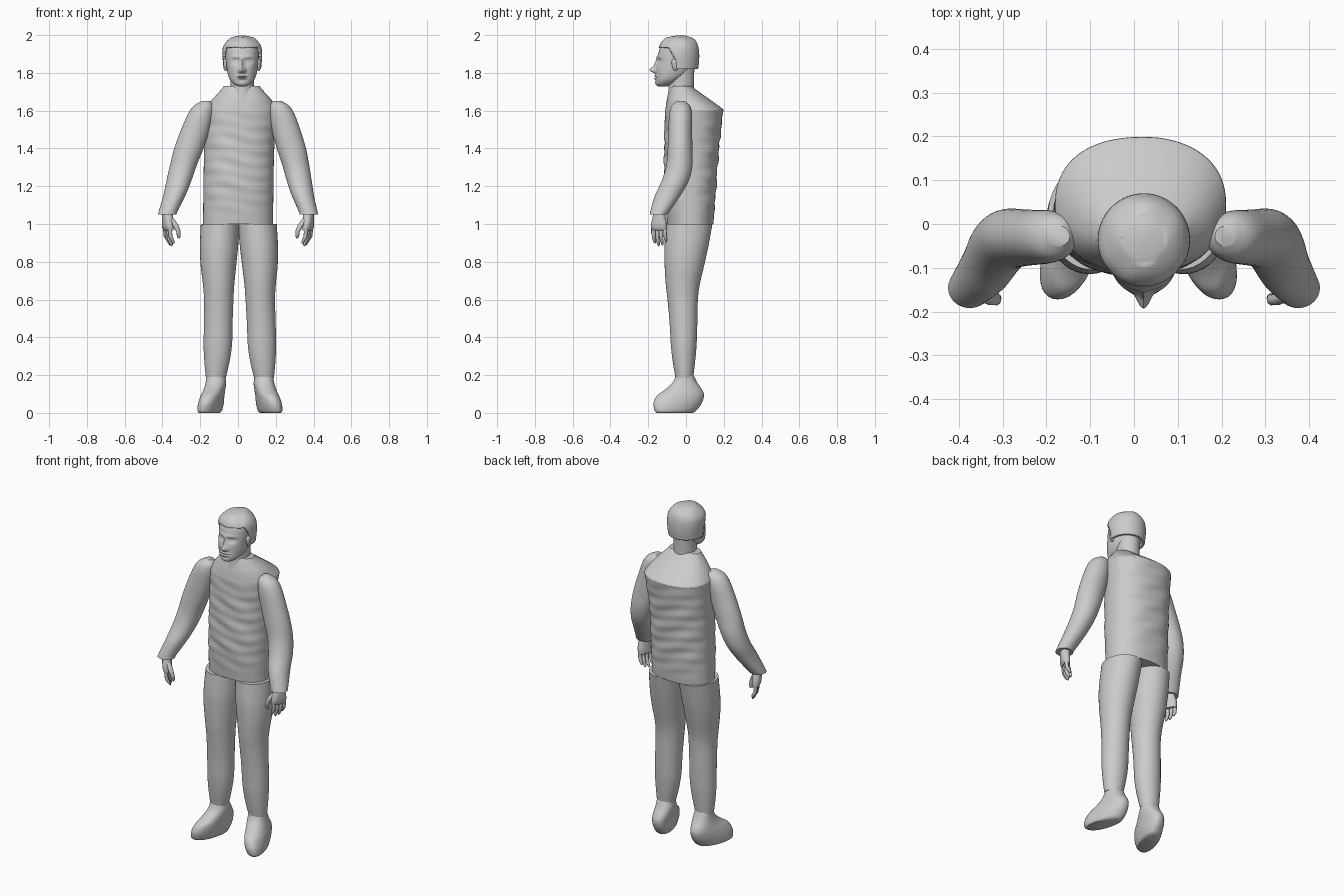
import bpy, math
from mathutils import Vector

cube = bpy.data.objects.get("Cube")
if cube:
    bpy.data.objects.remove(cube, do_unlink=True)

GREY = (0.6, 0.6, 0.6, 1.0)
grey = bpy.data.materials.new("plain_grey")
grey.use_nodes = True
grey.diffuse_color = GREY
grey.node_tree.nodes["Principled BSDF"].inputs["Base Color"].default_value = GREY


def finish(obj, angle=40):
    """Give an object the material and smooth shading with sharp edges kept."""
    obj.data.materials.clear()
    obj.data.materials.append(grey)
    bpy.ops.object.select_all(action='DESELECT')
    obj.select_set(True)
    bpy.context.view_layer.objects.active = obj
    bpy.ops.object.shade_smooth_by_angle(angle=math.radians(angle))
    return obj


def spline(a, b, c, d, t):
    """Smooth interpolation between b and c."""
    return b + t * ((c - a) + t * ((2*a - 5*b + 4*c - d) + t * (3*(b - c) + d - a))) / 2


def loft(name, rings, around=40, steps=5, power=1.0, place=None, keep=None, angle=40):
    """Skin over flat rings (z, x min, x max, y min, y max), bottom to top."""
    padded = [rings[0]] + rings + [rings[-1]]
    sections = []
    for i in range(len(rings) - 1):
        quad = padded[i:i + 4]
        for s in range(steps):
            sections.append([spline(*vals, s / steps) for vals in zip(*quad)])
    sections.append(rings[-1])
    verts, faces = [], []
    for z, x0, x1, y0, y1 in sections:
        for k in range(around):
            a = math.tau * k / around
            c, s = math.cos(a), math.sin(a)
            c = math.copysign(abs(c) ** power, c)
            s = math.copysign(abs(s) ** power, s)
            p = Vector(((x0 + x1 + (x1 - x0) * c) / 2, (y0 + y1 + (y1 - y0) * s) / 2, z))
            verts.append(place(p) if place else p)
    for r in range(len(sections) - 1):
        for k in range(around):
            n = (k + 1) % around
            f = [r*around + k, r*around + n, (r + 1)*around + n, (r + 1)*around + k]
            if keep is None or keep(sum((verts[i] for i in f), Vector()) / 4):
                faces.append(f)
    top = (len(sections) - 1) * around
    faces.append(list(range(top, top + around)))
    if keep is None:
        faces.append(list(range(around))[::-1])
    mesh = bpy.data.meshes.new(name)
    mesh.from_pydata(verts, [], faces)
    # flip everything if the skin came out mirrored
    mesh.validate()
    obj = bpy.data.objects.new(name, mesh)
    bpy.context.collection.objects.link(obj)
    if place and place(Vector((1, 0, 0))).x < place(Vector((0, 0, 0))).x:
        mesh.flip_normals()
    return finish(obj, angle)


def tube(name, points, radii):
    """Rounded finger-like tube through points."""
    curve = bpy.data.curves.new(name, 'CURVE')
    curve.dimensions = '3D'
    curve.bevel_depth = 1
    curve.bevel_resolution = 3
    curve.use_fill_caps = True
    line = curve.splines.new('POLY')
    line.points.add(len(points) - 1)
    for node, p, r in zip(line.points, points, radii):
        node.co = (*p, 1)
        node.radius = r
    obj = bpy.data.objects.new(name, curve)
    bpy.context.collection.objects.link(obj)
    bpy.ops.object.select_all(action='DESELECT')
    obj.select_set(True)
    bpy.context.view_layer.objects.active = obj
    bpy.ops.object.convert(target='MESH')
    return finish(bpy.context.view_layer.objects.active, 60)


# Vest, with shallow quilted folds
def quilt(p):
    fade = max(0, min(1, (1.62 - p.z) * 8, (p.z - 1.02) * 8))
    wave = math.sin(p.z * 95 + 2 * math.sin(p.x * 14)) + math.sin(p.z * 43 + p.x * 31)
    p.y += 0.0022 * fade * wave * math.copysign(1, p.y - 0.04)
    return p


loft("vest", [
    (1.0, -.185, .185, -.1, .145), (1.2, -.183, .188, -.115, .16),
    (1.4, -.18, .192, -.115, .175), (1.58, -.18, .208, -.112, .195),
    (1.6, -.18, .21, -.11, .198), (1.615, -.173, .205, -.108, .187),
    (1.66, -.135, .175, -.1, .125), (1.71, -.09, .13, -.085, .055),
    (1.73, -.075, .115, -.075, .03)], around=72, steps=14, power=0.88, place=quilt)

# Neck
loft("neck", [(1.64, -.05, .09, -.105, .05), (1.72, -.04, .085, -.092, .042),
              (1.84, -.04, .085, -.09, .045)])

# Head, with features raised or sunk as soft bumps
MID = 0.022
BUMPS = [  # offset from the middle, height, width, tallness, push forward
    (0, 1.816, .011, .010, .028), (0, 1.845, .007, .024, .013),
    (.033, 1.862, .015, .009, -.012), (.033, 1.862, .008, .005, .006),
    (.03, 1.884, .022, .006, .004), (.012, 1.808, .006, .006, .009),
    (0, 1.783, .020, .004, .008), (0, 1.777, .02, .0025, -.006),
    (0, 1.770, .017, .004, .008), (0, 1.745, .018, .01, .004),
    (.045, 1.825, .018, .018, .003)]


def sculpt(p):
    if p.y < -0.07:
        x, z = p.x - MID, p.z
        for off, height, wide, tall, push in BUMPS:
            for side in ((1, -1) if off else (1,)):
                d = ((x - side * off) / wide) ** 2 + ((z - height) / tall) ** 2
                p.y -= push * math.exp(-d / 2)
    return p


loft("head", [
    (1.728, .005, .039, -.145, -.1), (1.738, -.018, .062, -.157, -.07),
    (1.76, -.04, .084, -.16, -.03), (1.79, -.053, .097, -.16, .01),
    (1.83, -.06, .104, -.157, .04), (1.88, -.066, .11, -.15, .058),
    (1.93, -.064, .108, -.138, .058), (1.965, -.045, .089, -.11, .04),
    (1.988, .005, .04, -.05, -.01)], around=120, steps=12, power=0.92, place=sculpt)


# Hair cap, cut back around the face with a tuft over the brow
def hairline(p):
    return p.y > -0.055 or p.z > 1.87 + 0.065 * min(1, (-0.055 - p.y) / 0.04)


def tousle(p):
    p.z += 0.003 * math.sin(p.x * 60) * math.sin(p.y * 50) if 1.9 < p.z < 1.99 else 0
    return p


hair = loft("hair", [
    (1.82, -.076, .122, -.135, .064), (1.86, -.08, .126, -.14, .069),
    (1.9, -.083, .128, -.143, .07), (1.94, -.079, .123, -.142, .065),
    (1.97, -.058, .103, -.124, .05), (1.99, -.025, .07, -.09, .02),
    (1.998, .01, .035, -.045, -.01)], around=80, steps=8, place=tousle, keep=hairline)
shell = hair.modifiers.new("thickness", 'SOLIDIFY')
shell.thickness = 0.014

for side, label in ((1, "left"), (-1, "right")):
    # Ears
    ear_x = MID + side * 0.088
    loft(label + "_ear", [
        (1.81, ear_x - .005, ear_x + .005, -.062, -.048),
        (1.83, ear_x - .009, ear_x + .009, -.072, -.042),
        (1.86, ear_x - .012, ear_x + .012, -.076, -.036),
        (1.875, ear_x - .005, ear_x + .005, -.065, -.045)], around=20)

    # The right limbs sit slightly closer to the middle than the left ones
    def arm_side(p):
        return p if side > 0 else Vector((-p.x + 0.064 * max(0, p.z - 1.05), p.y, p.z))

    def leg_side(p):
        return p if side > 0 else Vector((-p.x + 0.02 * min(1, 1.4 - p.z), p.y, p.z))

    # Sleeve
    loft(label + "_sleeve", [
        (1.05, .325, .425, -.192, -.1), (1.07, .32, .42, -.188, -.085),
        (1.15, .285, .402, -.165, -.03), (1.23, .258, .39, -.128, .015),
        (1.31, .235, .377, -.105, .034), (1.4, .205, .36, -.097, .034),
        (1.5, .178, .33, -.093, .032), (1.58, .165, .3, -.089, .031),
        (1.625, .167, .272, -.077, .02), (1.65, .185, .232, -.05, -.005)],
         place=arm_side)

    # Palm, turned so the thumb side faces forward and inward
    def turned(p):
        u, v = p.x - 0.372, p.y + 0.142
        return arm_side(Vector((0.372 + u + 0.45 * v, -0.142 + v - 0.45 * u, p.z)))

    loft(label + "_palm", [
        (.965, .352, .384, -.18, -.104), (.98, .35, .392, -.183, -.102),
        (1.01, .35, .396, -.18, -.104), (1.06, .35, .396, -.168, -.115)],
         around=24, power=0.8, place=turned)

    # Fingers and thumb
    for n, length in enumerate((.068, .082, .078, .06)):
        y = -0.172 + n * 0.02
        path = [(.37, y, .99), (.373, y, .965), (.37, y, .965 - length * .5),
                (.357, y, .968 - length * .9), (.353, y, .965 - length)]
        tube(f"{label}_finger_{n + 1}", [turned(Vector(p)) for p in path],
             (.011, .0105, .01, .008, .003))
    thumb = [(.362, -.165, 1.02), (.347, -.183, .99), (.337, -.19, .96),
             (.333, -.186, .935), (.333, -.184, .925)]
    tube(label + "_thumb", [turned(Vector(p)) for p in thumb],
         (.014, .014, .012, .01, .004))

    # Trouser leg
    loft(label + "_trouser_leg", [
        (.185, .085, .19, -.056, .038), (.27, .065, .198, -.07, .048),
        (.36, .052, .202, -.08, .056), (.48, .047, .199, -.087, .06),
        (.6, .04, .196, -.098, .063), (.68, .034, .2, -.107, .073),
        (.78, .022, .21, -.113, .096), (.88, .01, .212, -.114, .118),
        (1.0, 0, .205, -.105, .14)], place=leg_side)

    # Shoe, toe splayed outward
    def shoe_side(p):
        p.x -= 0.3 * (p.y + 0.02) * max(0, 1 - p.z / 0.2)
        return leg_side(p)

    loft(label + "_shoe", [
        (0, .115, .205, -.155, .035), (.012, .105, .215, -.166, .055),
        (.05, .098, .218, -.172, .083), (.09, .095, .212, -.155, .095),
        (.12, .09, .203, -.115, .087), (.16, .084, .192, -.072, .06),
        (.21, .09, .183, -.048, .035)], power=0.9, place=shoe_side)
